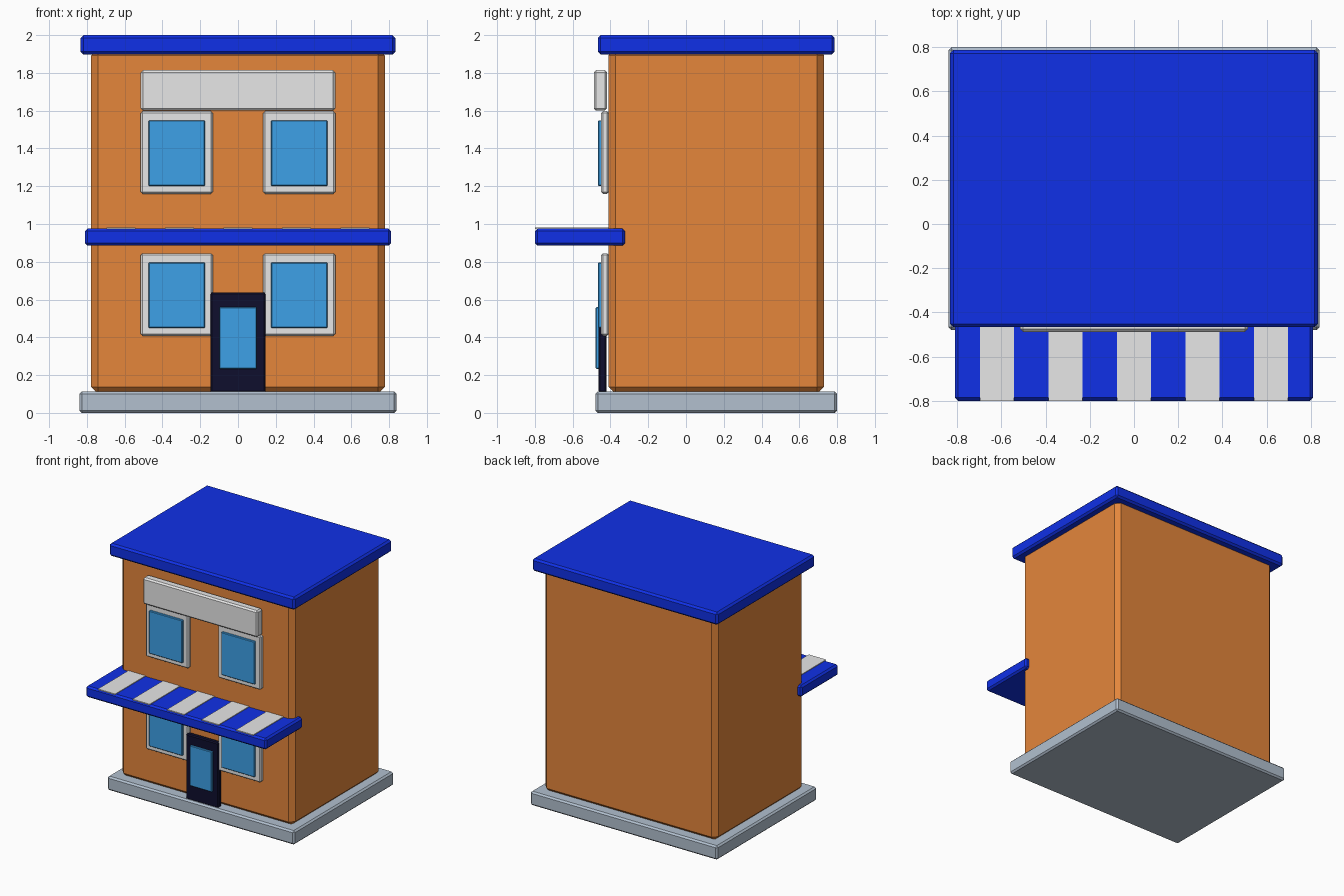
import bpy, bmesh
from mathutils import Vector

if "Cube" in bpy.data.objects:
    bpy.data.objects.remove(bpy.data.objects["Cube"])


def material(name, rgb):
    m = bpy.data.materials.new(name)
    m.diffuse_color = (*rgb, 1)
    m.use_nodes = True
    m.node_tree.nodes["Principled BSDF"].inputs["Base Color"].default_value = m.diffuse_color
    return m


ORANGE = material("orange_wall", (0.78, 0.24, 0.044))
BLUE = material("blue_trim", (0.005, 0.03, 0.8))
GREY = material("light_grey", (0.8, 0.8, 0.8))
GLASS = material("glass_blue", (0.047, 0.356, 0.8))
STONE = material("base_grey", (0.445, 0.527, 0.624))
DARK = material("dark_door", (0.0045, 0.0045, 0.026))


def box(name, x, y, z, mat, bevel=0.0):
    """Chamfered box from (min, max) ranges."""
    bm = bmesh.new()
    bmesh.ops.create_cube(bm, size=1)
    for v in bm.verts:
        v.co = Vector([(r[0] + r[1]) / 2 + c * (r[1] - r[0])
                       for c, r in zip(v.co, (x, y, z))])
    if bevel:
        bmesh.ops.bevel(bm, geom=bm.edges[:], offset=bevel, segments=1,
                        affect='EDGES', profile=0.5)
    me = bpy.data.meshes.new(name)
    bm.to_mesh(me)
    bm.free()
    me.materials.append(mat)
    ob = bpy.data.objects.new(name, me)
    bpy.context.collection.objects.link(ob)
    return ob


# Main masses
box("base", (-0.84, 0.84), (-0.48, 0.80), (0, 0.113), STONE, 0.013)
box("body", (-0.777, 0.777), (-0.41, 0.73), (0.10, 1.93), ORANGE, 0.037)
box("roof", (-0.833, 0.833), (-0.467, 0.787), (1.897, 2.0), BLUE, 0.015)

# Awning with thin stripes
box("awning", (-0.81, 0.81), (-0.80, -0.323), (0.885, 0.976), BLUE, 0.014)
for i in range(5):
    cx = (i - 2) * 0.31
    box(f"awning_stripe_{i + 1}", (cx - 0.077, cx + 0.077), (-0.80, -0.40),
        (0.974, 0.982), GREY)

# Blank sign board
box("sign_board", (-0.515, 0.515), (-0.488, -0.418), (1.60, 1.815), GREY, 0.012)

# Four windows: frame plate and glass pane
for floor, z0 in (("lower", 0.408), ("upper", 1.16)):
    for side, cx in (("left", -0.324), ("right", 0.324)):
        box(f"{floor}_{side}_window_frame", (cx - 0.192, cx + 0.192),
            (-0.45, -0.408), (z0, z0 + 0.437), GREY, 0.01)
        box(f"{floor}_{side}_window_glass", (cx - 0.15, cx + 0.15),
            (-0.466, -0.44), (z0 + 0.041, z0 + 0.389), GLASS, 0.005)

# Door with glass pane
box("door", (-0.146, 0.146), (-0.463, -0.42), (0.108, 0.637), DARK, 0.008)
box("door_glass", (-0.098, 0.098), (-0.478, -0.455), (0.233, 0.56), GLASS, 0.004)
